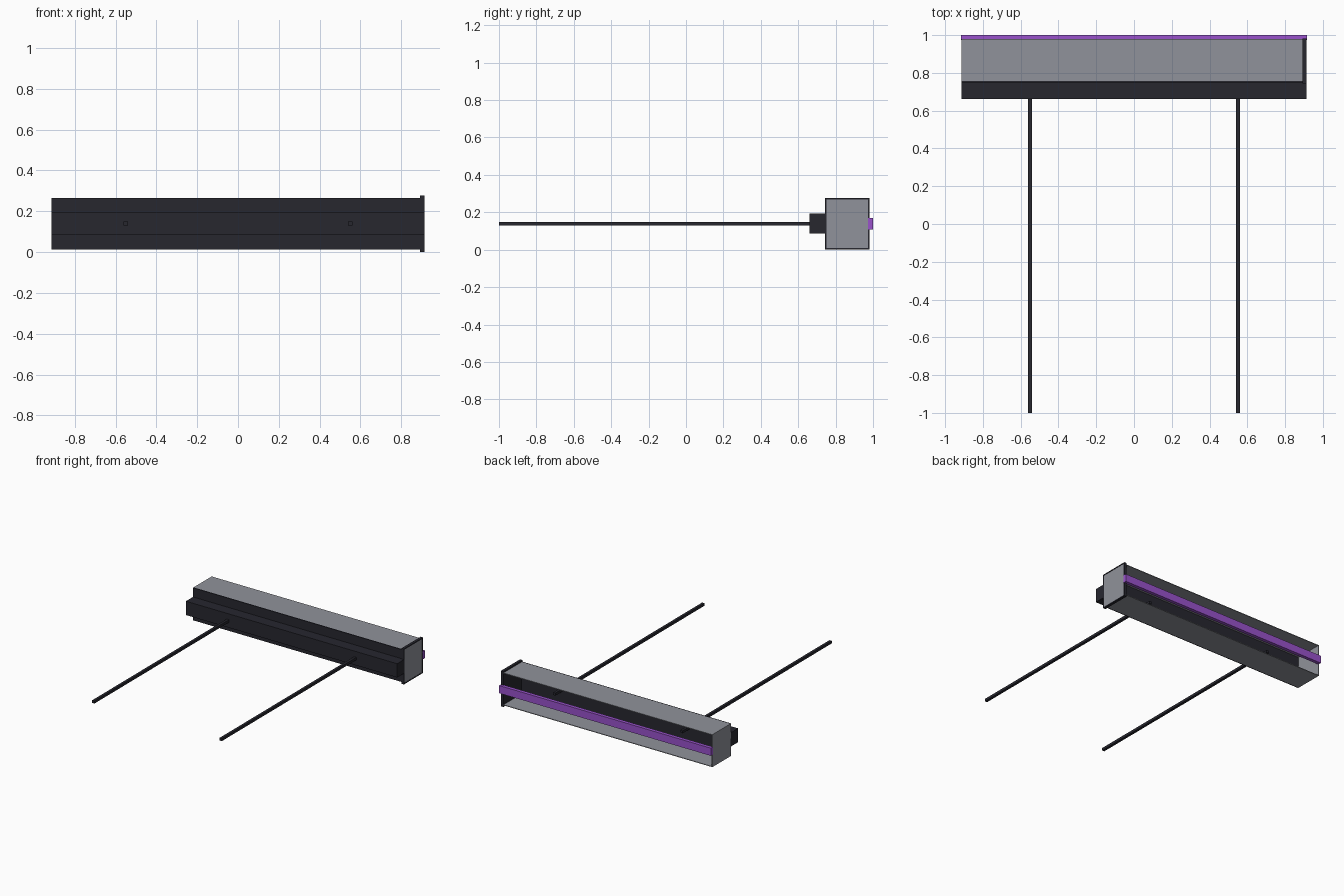
import bpy, bmesh

if "Cube" in bpy.data.objects:
    bpy.data.objects.remove(bpy.data.objects["Cube"])


def material(name, rgb):
    m = bpy.data.materials.new(name)
    m.diffuse_color = (*rgb, 1)
    m.use_nodes = True
    m.node_tree.nodes["Principled BSDF"].inputs["Base Color"].default_value = m.diffuse_color
    return m


DARK = material("charcoal", (0.020, 0.020, 0.028))
GREY = material("grey", (0.28, 0.29, 0.325))
PURPLE = material("purple", (0.32, 0.085, 0.60))


def box(name, x, y, z, mat):
    """Box from (min, max) pairs."""
    bm = bmesh.new()
    bmesh.ops.create_cube(bm, size=1)
    for v in bm.verts:
        v.co = [r[0] if c < 0 else r[1] for c, r in zip(v.co, (x, y, z))]
    me = bpy.data.meshes.new(name)
    bm.to_mesh(me)
    bm.free()
    me.materials.append(mat)
    ob = bpy.data.objects.new(name, me)
    bpy.context.collection.objects.link(ob)
    return ob


L, MID = 0.913, 0.139          # half length, centre height
Z0, Z1 = 0.012, 0.266          # housing bottom and top
T = 0.005                      # sheet thickness

# Housing: dark front plate, grey sheets, open at the back
box("front_plate", (-L, 0.892), (0.748, 0.756), (Z0, Z1), DARK)
box("top_sheet", (-L, 0.892), (0.756, 0.979), (Z1 - T, Z1), GREY)
box("bottom_sheet", (-L, 0.892), (0.756, 0.979), (Z0, Z0 + T), GREY)
box("left_end_sheet", (-L, -L + T), (0.750, 0.979), (Z0 + T, Z1 - T), GREY)

# Front spine running the whole length
box("front_spine", (-L, L), (0.661, 0.748), (0.086, 0.194), DARK)

# Right end cap: dark plate with a grey panel set in its raised rim
CX = (0.892, L)
CY0, CY1, CZ1, F = 0.744, 0.981, 0.277, 0.008
box("end_plate", (0.892, 0.902), (CY0 + F, CY1 - F), (F, CZ1 - F), DARK)
box("end_panel", (0.902, 0.911), (CY0 + F, CY1 - F), (F, CZ1 - F), GREY)
box("end_rim_top", CX, (CY0, CY1), (CZ1 - F, CZ1), DARK)
box("end_rim_bottom", CX, (CY0, CY1), (0, F), DARK)
box("end_rim_front", CX, (CY0, CY0 + F), (F, CZ1 - F), DARK)
box("end_rim_back", CX, (CY1 - F, CY1), (F, CZ1 - F), DARK)

# Solid purple bar across the open back
box("back_bar", (-L - 0.002, L + 0.002), (0.973, 1.0),
    (MID - 0.03, MID + 0.03), PURPLE)

# Two long rods passing through the spine into the housing
for s, label in ((1, "right"), (-1, "left")):
    x = s * 0.55
    box("rod_" + label, (x - 0.01, x + 0.01), (-1, 0.84),
        (MID - 0.01, MID + 0.01), DARK)
